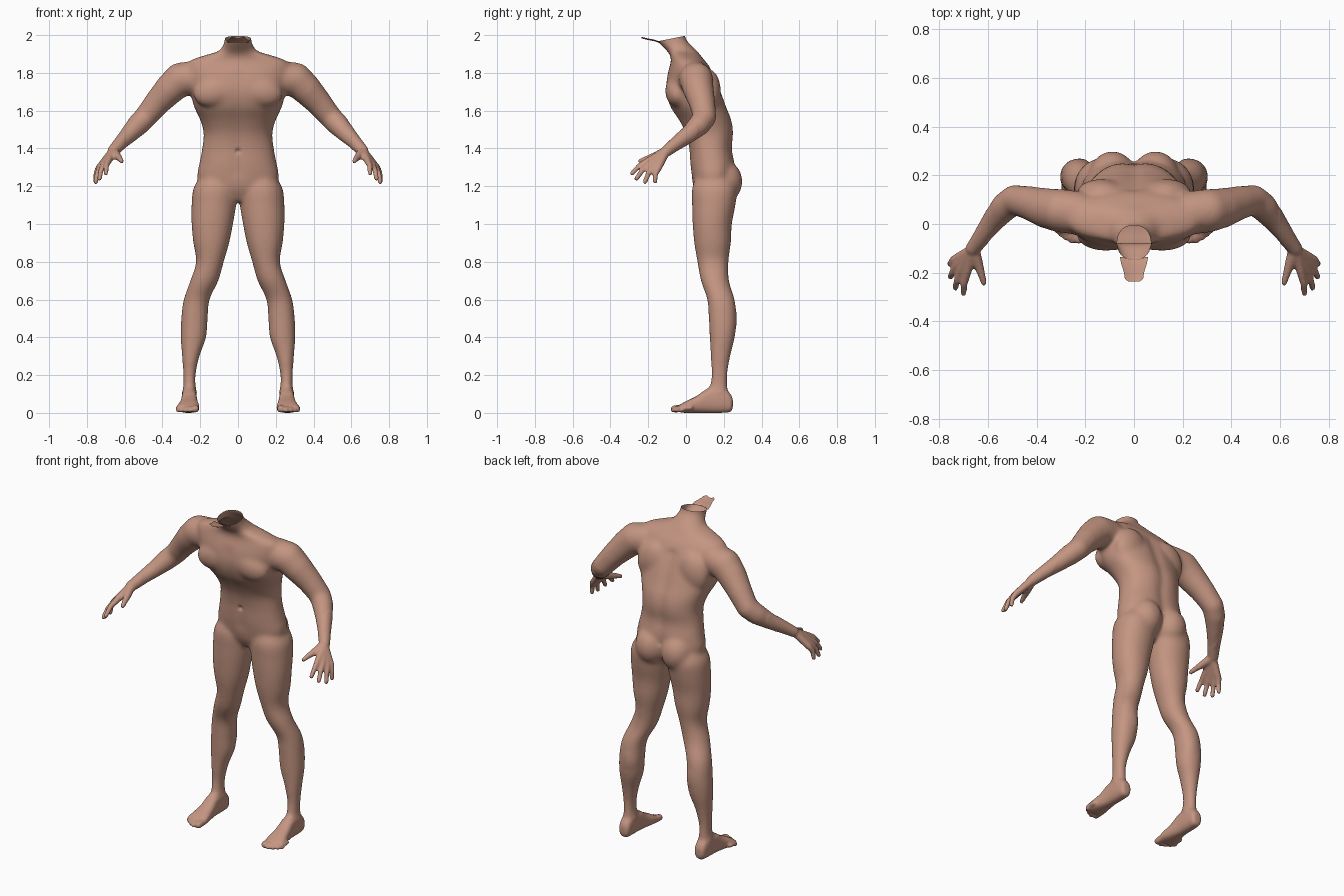
import bpy, bmesh, math
from mathutils import Vector, Matrix

cube = bpy.data.objects.get("Cube")
if cube:
    bpy.data.objects.remove(cube, do_unlink=True)

skin = bpy.data.materials.new("skin")
skin.use_nodes = True
skin.diffuse_color = (0.55, 0.30, 0.22, 1)
skin.node_tree.nodes["Principled BSDF"].inputs["Base Color"].default_value = skin.diffuse_color

bm = bmesh.new()


def resample(rows, steps=5):
    """Smooth curve through rows of numbers."""
    rows = [Vector(r) for r in rows]
    out = []
    for i in range(len(rows) - 1):
        p1, p2 = rows[i], rows[i + 1]
        p0, p3 = rows[max(i - 1, 0)], rows[min(i + 2, len(rows) - 1)]
        for k in range(steps):
            t = k / steps
            out.append(0.5 * (2 * p1 + (p2 - p0) * t + (2 * p0 - 5 * p1 + 4 * p2 - p3) * t * t
                              + (3 * p1 - p0 - 3 * p2 + p3) * t ** 3))
    return out + [rows[-1]]


def loft(rows, place, power=2.3, sides=40):
    """Rows hold position, then the low and high bounds of a rounded section."""
    rings = []
    for t, a0, a1, b0, b1 in resample(rows):
        ring = []
        for k in range(sides):
            c, s = math.cos(math.tau * k / sides), math.sin(math.tau * k / sides)
            u = math.copysign(abs(c) ** (2 / power), c)
            w = math.copysign(abs(s) ** (2 / power), s)
            a, b = (a0 + a1 + u * (a1 - a0)) / 2, (b0 + b1 + w * (b1 - b0)) / 2
            ring.append(bm.verts.new(place(t, a, b)))
        rings.append(ring)
    for r0, r1 in zip(rings, rings[1:]):
        for k in range(sides):
            n = (k + 1) % sides
            bm.faces.new((r0[k], r0[n], r1[n], r1[k]))
    bm.faces.new(rings[0][::-1])
    bm.faces.new(rings[-1])


def ball(center, size, tilt=0):
    m = Matrix.Translation(center) @ Matrix.Rotation(tilt, 4, 'Y') @ Matrix.Diagonal((*size, 1))
    bmesh.ops.create_uvsphere(bm, u_segments=20, v_segments=14, radius=1, matrix=m)


def chain(side, *points):
    """Rounded limb through points of x, y, z, radius."""
    for i, (x, y, z, r) in enumerate(points):
        p = Vector((x * side, y, z))
        ball(p, (r, r, r))
        if i:
            d = p - last
            m = Matrix.Translation((p + last) / 2) @ d.to_track_quat('Z', 'Y').to_matrix().to_4x4()
            bmesh.ops.create_cone(bm, cap_ends=True, segments=20, radius1=last_r, radius2=r,
                                  depth=d.length, matrix=m)
        last, last_r = p, r


# Torso and neck: height, half width, front, back
torso = [(1.12, .06, .08, .19), (1.18, .18, .045, .235), (1.25, .216, .03, .255),
         (1.32, .205, .02, .26), (1.40, .19, .014, .247), (1.48, .182, -.005, .255),
         (1.55, .20, -.04, .245), (1.62, .233, -.085, .217), (1.70, .252, -.108, .187),
         (1.78, .27, -.102, .152), (1.84, .275, -.085, .12), (1.87, .245, -.078, .095),
         (1.895, .17, -.085, .075), (1.915, .105, -.10, .06), (1.95, .078, -.135, .025),
         (1.98, .07, -.158, .0), (2.05, .07, -.165, -.015)]


def torso_point(z, x, y):
    mid = math.exp(-(x / .03) ** 2)
    if 1.25 < z < 1.8:
        y += mid * (-.014 if y > .1 else .007)
    return (x, y, z)


loft([(z, -w, w, f, b) for z, w, f, b in torso], torso_point, 2.25)

# Leg: height, inner, outer, front, back
leg = [(1.26, .04, .19, .06, .24), (1.19, .008, .236, .032, .27), (1.10, .010, .246, .032, .262),
       (1.0, .026, .246, .035, .243), (.90, .046, .237, .043, .238), (.80, .075, .222, .06, .225),
       (.70, .103, .253, .078, .228), (.60, .150, .288, .112, .258), (.50, .160, .301, .12, .268),
       (.40, .168, .304, .125, .259), (.30, .203, .297, .13, .235), (.20, .224, .290, .134, .22),
       (.12, .222, .290, .125, .222), (.06, .222, .29, .13, .225)]

# Foot: depth, inner, outer, bottom, top
foot = [(.248, .238, .276, .03, .07), (.235, .224, .29, .005, .10), (.19, .219, .296, 0, .14),
        (.12, .218, .298, 0, .135), (.06, .212, .306, 0, .092), (0, .204, .32, 0, .062),
        (-.035, .205, .325, .003, .042)]

for side in (1, -1):
    loft(leg, lambda z, x, y: (x * side, y, z), 2.1)
    loft(foot, lambda y, x, z: (x * side, y, z), 2.5)

    # Toes
    chain(side, (.226, -.02, .024, .021), (.226, -.062, .021, .02))
    for x, tip in ((.255, -.07), (.278, -.058), (.299, -.042), (.317, -.026)):
        chain(side, (x, tip + .05, .026, .013), (x, tip + .02, .025, .0125), (x, tip, .014, .0125))

    # Buttocks, chest, shoulder blade, calf and ankle
    ball((.088 * side, .195, 1.225), (.098, .105, .115))
    ball((.115 * side, -.045, 1.705), (.125, .066, .085), .25 * side)
    ball((.135 * side, .125, 1.70), (.10, .06, .12), -.3 * side)
    ball((.222 * side, .20, .50), (.062, .072, .13))
    ball((.257 * side, .178, .115), (.042, .03, .03))

    # Shoulder, arm and forearm
    chain(side, (.23, .045, 1.775, .09), (.305, .055, 1.765, .09), (.36, .065, 1.715, .083),
          (.425, .085, 1.645, .071), (.49, .10, 1.565, .062), (.53, .07, 1.525, .06),
          (.575, .015, 1.475, .048), (.63, -.06, 1.42, .036), (.66, -.10, 1.388, .031))

    # Hand: knuckle and fingertip of each finger
    fingers = [((.684, -.195, 1.338), (.700, -.285, 1.268)), ((.708, -.188, 1.318), (.733, -.262, 1.24)),
               ((.727, -.170, 1.302), (.753, -.217, 1.222)), ((.737, -.146, 1.296), (.755, -.164, 1.225))]
    for knuckle, tip in fingers:
        a, b = Vector(knuckle), Vector(tip)
        bend = (a + b) / 2 + Vector((.005, -.006, .006))
        chain(side, (.664, -.108, 1.382, .024), (*a, .0185), (*bend, .0145), (*b, .0125))
    chain(side, (.655, -.115, 1.38, .025), (.637, -.17, 1.358, .02), (.625, -.21, 1.345, .0155),
          (.616, -.242, 1.333, .0125))

bmesh.ops.recalc_face_normals(bm, faces=bm.faces)
mesh = bpy.data.meshes.new("body")
bm.to_mesh(mesh)
bm.free()
body = bpy.data.objects.new("body", mesh)
bpy.context.collection.objects.link(body)

# Fuse the parts into one skin
fuse = body.modifiers.new("fuse", 'REMESH')
fuse.mode = 'VOXEL'
fuse.voxel_size = .007
bpy.context.view_layer.update()
fused = bpy.data.meshes.new_from_object(body.evaluated_get(bpy.context.evaluated_depsgraph_get()))
body.modifiers.clear()
body.data = fused

bm = bmesh.new()
bm.from_mesh(fused)
large = [v for v in bm.verts if abs(v.co.x) < .6 and v.co.z > .11]
for verts, passes in ((bm.verts[:], 3), (large, 22)):
    for _ in range(passes):
        bmesh.ops.smooth_vert(bm, verts=verts, factor=.5, use_axis_x=True, use_axis_y=True, use_axis_z=True)

# Navel
for v in large:
    if v.co.y < .1:
        v.co.y += .012 * math.exp(-(v.co.x ** 2 + (v.co.z - 1.385) ** 2) / .00015)

# Open neck rim
bmesh.ops.bisect_plane(bm, geom=bm.verts[:] + bm.edges[:] + bm.faces[:], plane_co=(0, -.15, 1.967),
                       plane_no=(0, -.2, 1), clear_outer=True)
bm.to_mesh(fused)
bm.free()

# Thin flap of skin under the missing chin: depth, half width, height
bm = bmesh.new()
rows = []
for y, w, z in resample([(-.135, .058, 1.955), (-.165, .052, 1.967), (-.20, .041, 1.974), (-.225, .037, 1.98),
                         (-.236, .022, 1.983)], 3):
    rows.append([bm.verts.new((w * k / 4, y, z + .008 * (k / 4) ** 2)) for k in range(-4, 5)])
for r0, r1 in zip(rows, rows[1:]):
    for k in range(8):
        bm.faces.new((r0[k], r1[k], r1[k + 1], r0[k + 1]))
bmesh.ops.recalc_face_normals(bm, faces=bm.faces)
flap_mesh = bpy.data.meshes.new("neck_flap")
bm.to_mesh(flap_mesh)
bm.free()
flap = bpy.data.objects.new("neck_flap", flap_mesh)
bpy.context.collection.objects.link(flap)

for ob in (body, flap):
    ob.data.materials.clear()
    ob.data.materials.append(skin)
    ob.data.polygons.foreach_set("use_smooth", [True] * len(ob.data.polygons))
    ob.data.update()
